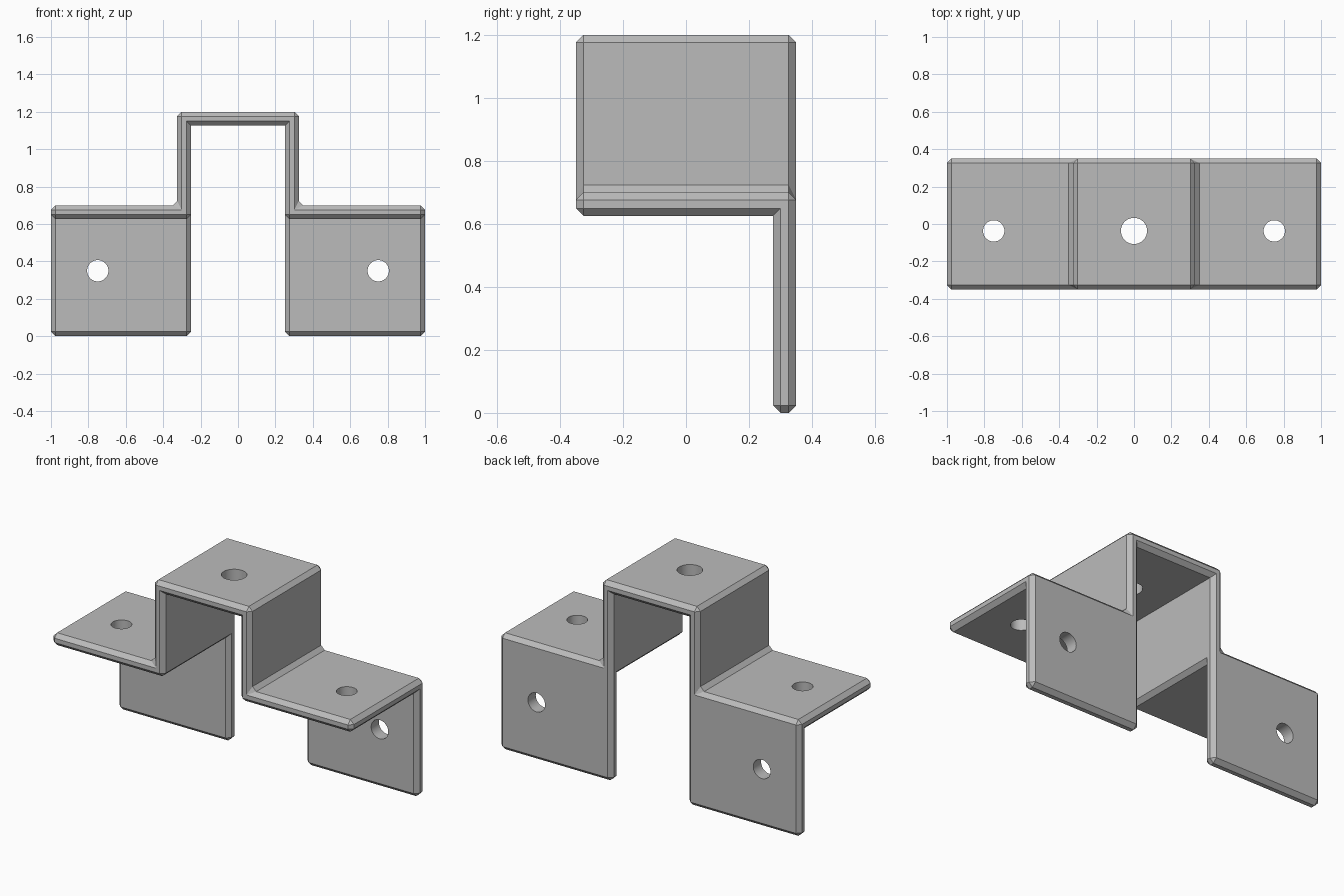
import bpy
import bmesh
from mathutils import Matrix, Vector

cube = bpy.data.objects.get("Cube")
if cube:
    bpy.data.objects.remove(cube, do_unlink=True)

DEPTH = 0.35       # half depth of the bent strip
THICK = 0.074      # sheet thickness
CHAMFER = 0.024
INNER, OUTER = 0.252, 0.325
SHELF, TOP = 0.70, 1.20
UNDER = SHELF - THICK
PLATE_FRONT = DEPTH - THICK

steel = bpy.data.materials.new("grey steel")
steel.use_nodes = True
grey = (0.5, 0.5, 0.5, 1)
steel.diffuse_color = grey
steel.node_tree.nodes["Principled BSDF"].inputs["Base Color"].default_value = grey


def make_object(name, bm):
    mesh = bpy.data.meshes.new(name)
    bm.to_mesh(mesh)
    bm.free()
    mesh.materials.append(steel)
    obj = bpy.data.objects.new(name, mesh)
    bpy.context.collection.objects.link(obj)
    return obj


# Bent strip: half of the hat profile, mirrored, extruded front to back
half = [(INNER, TOP - THICK), (INNER, UNDER), (1, UNDER),
        (1, SHELF), (OUTER, SHELF), (OUTER, TOP)]
profile = half + [(-x, z) for x, z in reversed(half)]
bm = bmesh.new()
face = bm.faces.new([bm.verts.new((x, -DEPTH, z)) for x, z in profile])
strip = bmesh.ops.extrude_face_region(bm, geom=[face], use_keep_orig=True)
bmesh.ops.translate(bm, vec=(0, 2 * DEPTH, 0),
                    verts=[g for g in strip["geom"] if isinstance(g, bmesh.types.BMVert)])
bmesh.ops.recalc_face_normals(bm, faces=bm.faces[:])

# Back plates: drawn down from the rear of each shelf
bmesh.ops.bisect_plane(bm, geom=bm.verts[:] + bm.edges[:] + bm.faces[:],
                       plane_co=(0, PLATE_FRONT, 0), plane_no=(0, 1, 0))
rear = []
for f in bm.faces:
    c = f.calc_center_median()
    if f.normal.z < -0.9 and abs(c.z - UNDER) < 0.01 and c.y > PLATE_FRONT:
        rear.append(f)
plates = bmesh.ops.extrude_discrete_faces(bm, faces=rear)
bmesh.ops.translate(bm, vec=(0, 0, -UNDER),
                    verts=list({v for f in plates["faces"] for v in f.verts}))
bmesh.ops.dissolve_limit(bm, angle_limit=0.01, verts=bm.verts[:], edges=bm.edges[:])
bmesh.ops.recalc_face_normals(bm, faces=bm.faces[:])
bm.normal_update()

# Chamfer the outer edges and the outside folds, leaving the inside folds sharp
edges = []
for e in bm.edges:
    outside_fold = all(abs(v.co.z - SHELF) < 0.001 for v in e.verts)
    if e.is_convex or outside_fold:
        edges.append(e)
bmesh.ops.bevel(bm, geom=edges, offset=CHAMFER, offset_type='OFFSET',
                segments=1, profile=0.5, affect='EDGES', clamp_overlap=True)
bracket = make_object("bracket", bm)

# Bolt holes: centre, radius and drilling axis
drill = bmesh.new()
shelf_y = (PLATE_FRONT - DEPTH) / 2
holes = [((0, shelf_y, TOP), 0.07, 'Z')]
for side in (-1, 1):
    holes.append(((side * 0.75, shelf_y, SHELF - THICK / 2), 0.057, 'Z'))
    holes.append(((side * 0.75, DEPTH - THICK / 2, 0.35), 0.057, 'Y'))
for centre, radius, axis in holes:
    turn = Vector((0, 0, 1)).rotation_difference(
        Vector((0, axis == 'Y', axis == 'Z'))).to_matrix().to_4x4()
    bmesh.ops.create_cone(drill, cap_ends=True, segments=40, radius1=radius,
                          radius2=radius, depth=0.25,
                          matrix=Matrix.Translation(centre) @ turn)
cutter = make_object("hole_cutter", drill)
cutter.hide_render = True

cut = bracket.modifiers.new("bolt holes", 'BOOLEAN')
cut.operation = 'DIFFERENCE'
cut.solver = 'EXACT'
cut.object = cutter
bpy.context.view_layer.objects.active = bracket
bracket.select_set(True)
bpy.ops.object.modifier_apply(modifier=cut.name)
bpy.data.objects.remove(cutter, do_unlink=True)

# Smooth hole walls, crisp chamfers
bpy.ops.object.shade_smooth_by_angle(angle=0.35)
